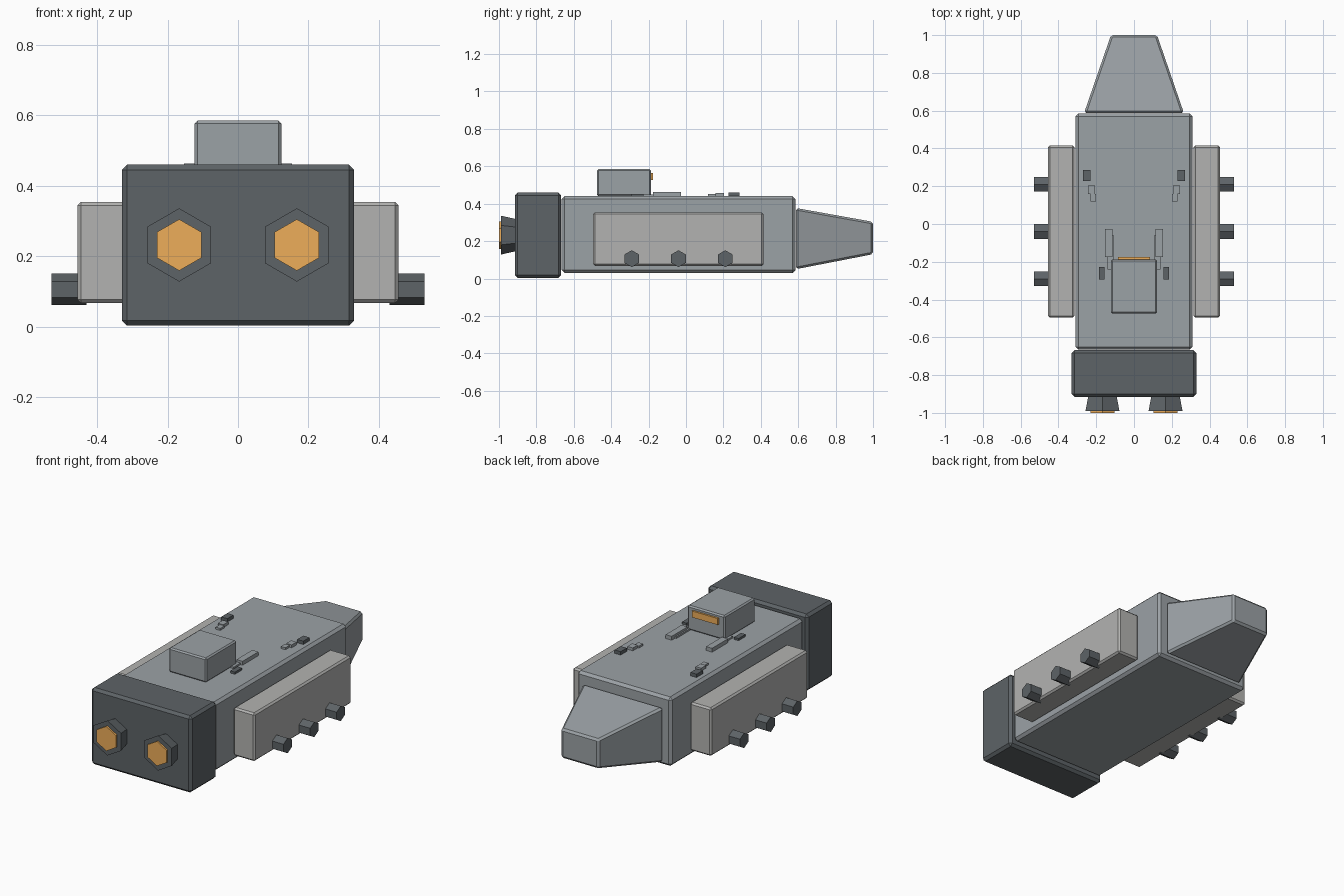
import bpy, bmesh
from math import pi
from mathutils import Matrix

if "Cube" in bpy.data.objects:
    bpy.data.objects.remove(bpy.data.objects["Cube"])


def material(name, rgb):
    m = bpy.data.materials.new(name)
    m.diffuse_color = (*rgb, 1)
    m.use_nodes = True
    m.node_tree.nodes["Principled BSDF"].inputs["Base Color"].default_value = m.diffuse_color
    return m


HULL = material("hull_grey", (0.33, 0.36, 0.38))
DARK = material("dark_grey", (0.11, 0.125, 0.135))
PALE = material("pale_grey", (0.45, 0.45, 0.44))
GLOW = material("amber_glow", (0.85, 0.42, 0.1))


def finish(name, bm, mat, bevel=0):
    bmesh.ops.recalc_face_normals(bm, faces=bm.faces)
    me = bpy.data.meshes.new(name)
    bm.to_mesh(me)
    bm.free()
    me.materials.append(mat)
    ob = bpy.data.objects.new(name, me)
    bpy.context.collection.objects.link(ob)
    if bevel:
        mod = ob.modifiers.new("edge_bevel", 'BEVEL')
        mod.width, mod.segments = bevel, 1
    return ob


def box(name, x, y, z, mat, bevel=0, front=None):
    """Box from (min, max) ranges; front = (half width, z0, z1) tapers the +y end."""
    bm = bmesh.new()
    bmesh.ops.create_cube(bm, size=1)
    for v in bm.verts:
        i, j, k = (int(c > 0) for c in v.co)
        v.co = (x[i], y[j], z[k])
        if front and j:
            v.co.x = front[0] * (1 if i else -1)
            v.co.z = front[1 + k]
    return finish(name, bm, mat, bevel)


def hexagon(name, centre, r1, r2, depth, rot, mat):
    """Six-sided cylinder or cone; r1 at its local -z end."""
    bm = bmesh.new()
    bmesh.ops.create_cone(bm, cap_ends=True, segments=6, radius1=r1, radius2=r2, depth=depth,
                          matrix=Matrix.Translation(centre) @ rot)
    return finish(name, bm, mat)


def span(s, a, b):
    return tuple(sorted((s * a, s * b)))


# Main body, engine block and tapered nose
box("hull", (-0.31, 0.31), (-0.665, 0.585), (0.03, 0.44), HULL, 0.015)
box("engine_block", (-0.33, 0.33), (-0.915, -0.668), (0.003, 0.46), DARK, 0.015)
box("nose", (-0.264, 0.264), (0.588, 1.0), (0.05, 0.377), HULL, 0.011, (0.122, 0.13, 0.303))

# Bridge tower with lit window
box("bridge", (-0.123, 0.123), (-0.475, -0.187), (0.44, 0.585), HULL, 0.008)
box("bridge_window", (-0.085, 0.085), (-0.19, -0.176), (0.527, 0.565), GLOW)

# Deck details: x range, y range, top height, material
DETAILS = [
    ((0.23, 0.27), (0.228, 0.286), 0.46, DARK),
    ((0.207, 0.243), (0.158, 0.204), 0.457, HULL),
    ((0.2, 0.23), (0.118, 0.158), 0.452, HULL),
    ((0.113, 0.153), (-0.176, -0.027), 0.463, HULL),
    ((0.105, 0.14), (-0.24, -0.06), 0.45, HULL),
    ((0.156, 0.186), (-0.295, -0.228), 0.453, DARK),
]

TO_X = Matrix.Rotation(pi / 2, 4, 'Y')
TO_Y = Matrix.Rotation(pi / 2, 4, 'X')   # local +z points to -y
for s, side in ((-1, "left"), (1, "right")):
    # Side pod with three short hexagonal guns
    box(f"{side}_pod", span(s, 0.315, 0.456), (-0.496, 0.415), (0.067, 0.354), PALE, 0.01)
    for n, y in enumerate((-0.29, -0.04, 0.21)):
        hexagon(f"{side}_gun_{n + 1}", (s * 0.48, y, 0.106), 0.045, 0.045, 0.1,
                TO_X @ Matrix.Rotation(pi / 2, 4, 'Z'), DARK)
    # Flared nozzle with glowing core
    hexagon(f"{side}_nozzle", (s * 0.167, -0.95, 0.232), 0.086, 0.104, 0.08, TO_Y, DARK)
    hexagon(f"{side}_nozzle_glow", (s * 0.167, -0.985, 0.232), 0.073, 0.073, 0.03, TO_Y, GLOW)
    for n, (x, y, top, mat) in enumerate(DETAILS):
        box(f"{side}_deck_detail_{n + 1}", span(s, *x), y, (0.43, top), mat)
